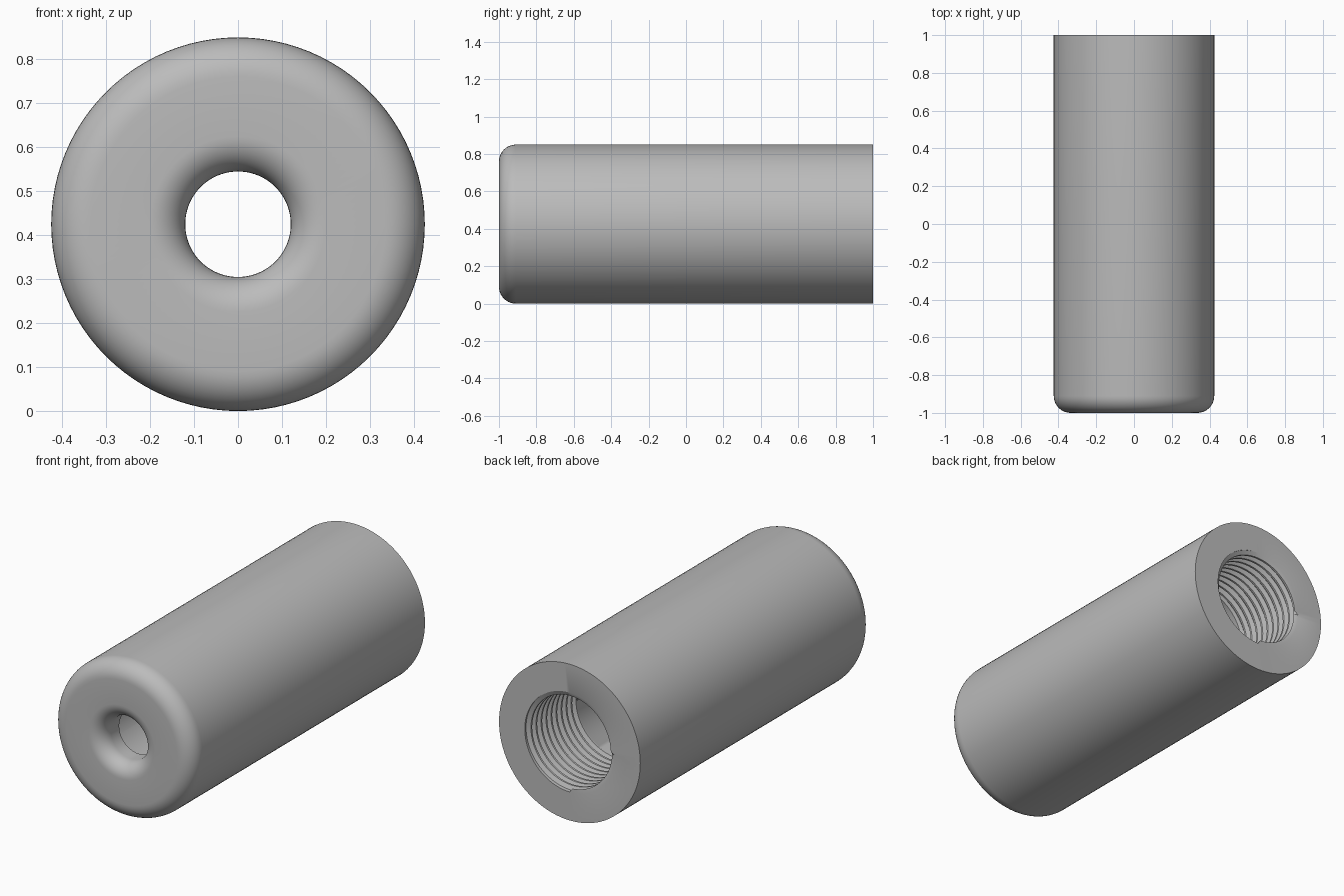
import bpy, bmesh
from math import sin, cos, pi, tau

old = bpy.data.objects.get("Cube")
if old:
    bpy.data.objects.remove(old, do_unlink=True)

OUTER, HOLE, BORE, ROOT = 0.425, 0.12, 0.25, 0.27
FRONT, BACK, WALL = -1.0, 1.0, -0.85
PITCH, THREAD_END = 0.043, 0.57
SIDES = 96

grey = bpy.data.materials.new("plain grey")
grey.use_nodes = True
colour = (0.5, 0.5, 0.5, 1)
grey.diffuse_color = colour
grey.node_tree.nodes["Principled BSDF"].inputs["Base Color"].default_value = colour


def fillet(r, y, size, start, end, steps=10):
    """Quarter arc in the radius / length plane."""
    angles = [start + (end - start) * i / steps for i in range(steps + 1)]
    return [(r + size * cos(a), y + size * sin(a)) for a in angles]


def ring(r, y):
    """A plain circular row of the sleeve."""
    return [(r, y)] * (SIDES + 1)


def thread_row(index):
    """One helical row, trimmed at both ends of the thread."""
    row = []
    r = ROOT if index % 4 in (0, 1) else BORE - 0.002
    for i in range(SIDES + 1):
        y = BACK + PITCH * (1 - index / 4 + i / SIDES)
        if y >= BACK - 1e-5:
            row.append((ROOT, BACK))
        elif y <= THREAD_END + 1e-5:
            row.append((BORE, THREAD_END))
        else:
            row.append((r, y))
    return row


# Outer shell: hole, rounded mouth, front face, rounded rim, side, back face
profile = [(HOLE, WALL)]
profile += fillet(HOLE + 0.08, FRONT + 0.08, 0.08, pi, 1.5 * pi)
profile += fillet(OUTER - 0.09, FRONT + 0.09, 0.09, -pi / 2, 0)
profile += [(OUTER, BACK), (ROOT, BACK)]
rows = [ring(r, y) for r, y in profile]

# Threaded bore, then the plain bore and its end wall
turns = int((BACK - THREAD_END) / PITCH) + 3
rows += [thread_row(k) for k in range(turns * 4)]
rows += [ring(BORE, THREAD_END), ring(BORE, WALL), ring(HOLE, WALL)]

# Skin the rows around the long axis
bm = bmesh.new()
grid = []
for row in rows:
    grid.append([bm.verts.new((r * cos(tau * i / SIDES), y, OUTER + r * sin(tau * i / SIDES)))
                 for i, (r, y) in enumerate(row)])
for a, b in zip(grid, grid[1:]):
    for i in range(SIDES):
        bm.faces.new((a[i], a[i + 1], b[i + 1], b[i]))
bmesh.ops.remove_doubles(bm, verts=bm.verts, dist=1e-5)
bmesh.ops.recalc_face_normals(bm, faces=bm.faces)

mesh = bpy.data.meshes.new("threaded_sleeve")
bm.to_mesh(mesh)
bm.free()
mesh.materials.append(grey)
sleeve = bpy.data.objects.new("threaded_sleeve", mesh)
bpy.context.collection.objects.link(sleeve)

bpy.ops.object.select_all(action='DESELECT')
sleeve.select_set(True)
bpy.context.view_layer.objects.active = sleeve
bpy.ops.object.shade_smooth_by_angle(angle=pi / 6)
